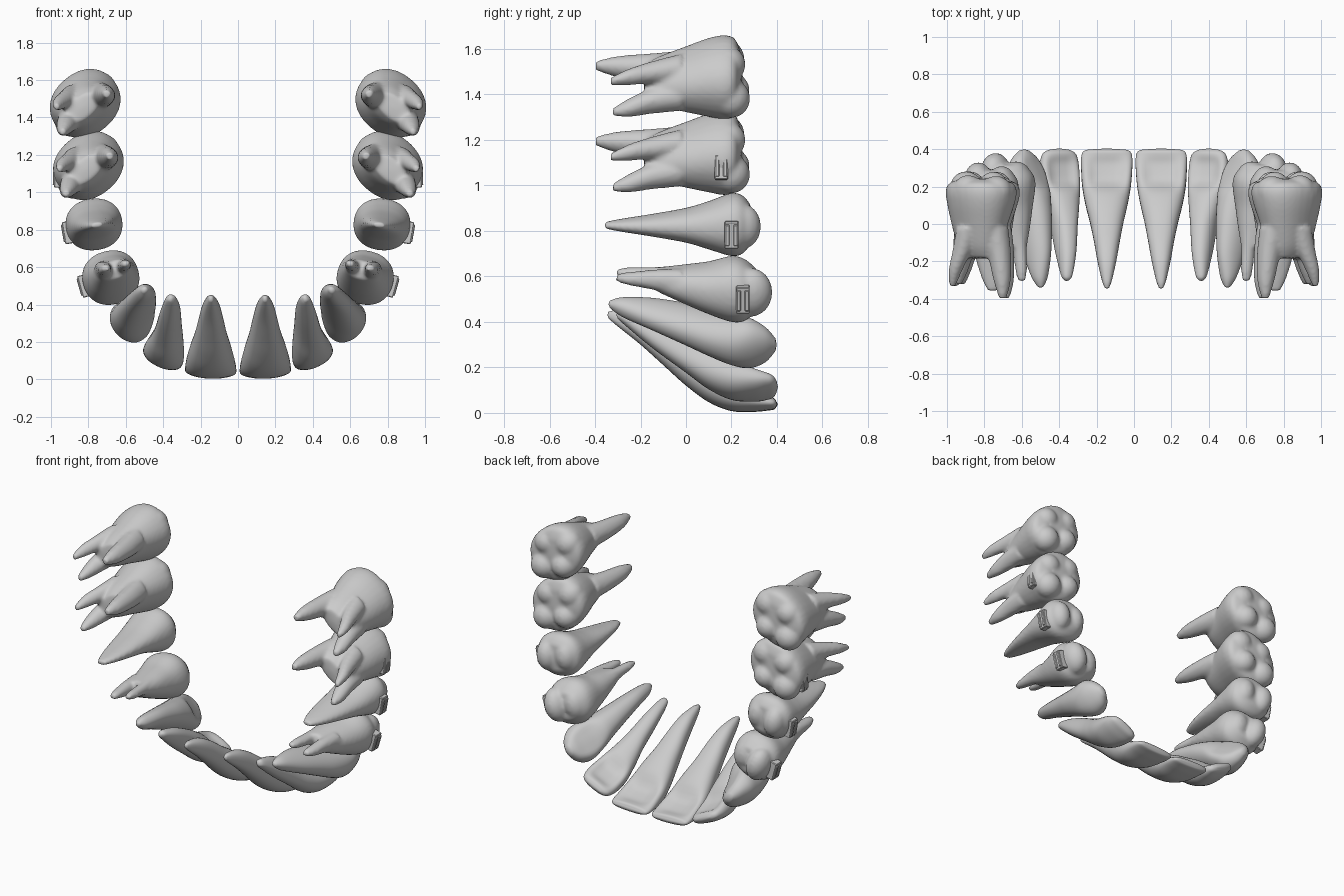
import bpy, bmesh, math
from mathutils import Vector, Matrix

SEG = 32


def catmull(pts, steps=5):
    """Smoothly interpolate a list of equal-length tuples."""
    out = []
    for i in range(len(pts) - 1):
        p0, p1, p2, p3 = pts[max(i - 1, 0)], pts[i], pts[i + 1], pts[min(i + 2, len(pts) - 1)]
        for k in range(steps):
            t = k / steps
            out.append([0.5 * (2 * b + (c - a) * t + (2 * a - 5 * b + 4 * c - d) * t * t
                               + (3 * b - a - 3 * c + d) * t ** 3)
                        for a, b, c, d in zip(p0, p1, p2, p3)])
    return out + [list(pts[-1])]


def loft(bm, stations, deg, power=2.2, dent=0.0):
    """Skin rings given as (y, x, z, half width along arch, half depth)."""
    ca, sa = math.cos(math.radians(deg)), math.sin(math.radians(deg))
    rings = []
    for y, x, z, ru, rv in catmull(stations):
        ru, rv = max(ru, 0.004), max(rv, 0.004)
        ring = []
        for i in range(SEG):
            t = 2 * math.pi * i / SEG
            c, s = math.cos(t), math.sin(t)
            u = ru * math.copysign(abs(c) ** (2 / power), c)
            v = rv * math.copysign(abs(s) ** (2 / power), s)
            if s > 0:  # hollow on the tongue side
                v *= 1 - dent * math.exp(-(c / 0.7) ** 4 - ((y - 0.28) / 0.085) ** 4)
            ring.append(bm.verts.new((x + u * ca - v * sa, y, z + u * sa + v * ca)))
        rings.append(ring)
    for a, b in zip(rings, rings[1:]):
        for i in range(SEG):
            j = (i + 1) % SEG
            bm.faces.new((a[i], a[j], b[j], b[i]))
    for ring, dy in ((rings[0], -0.006), (rings[-1], 0.006)):
        mid = sum((v.co for v in ring), Vector()) / SEG + Vector((0, dy, 0))
        tip = bm.verts.new(mid)
        for i in range(SEG):
            bm.faces.new((ring[i], ring[(i + 1) % SEG], tip))


def cusp(bm, pos, size, deg):
    m = (Matrix.Translation(pos) @ Matrix.Rotation(-math.radians(deg), 4, 'Y')
         @ Matrix.Diagonal((*size, 1)))
    bmesh.ops.create_uvsphere(bm, u_segments=24, v_segments=16, radius=1, matrix=m)


def finish(name, bm, fuse=False, smooth=True):
    bmesh.ops.recalc_face_normals(bm, faces=bm.faces[:])
    me = bpy.data.meshes.new(name)
    bm.to_mesh(me)
    bm.free()
    for p in me.polygons:
        p.use_smooth = smooth
    ob = bpy.data.objects.new(name, me)
    bpy.context.collection.objects.link(ob)
    if fuse:
        r = ob.modifiers.new("fuse", 'REMESH')
        r.mode, r.voxel_size, r.use_smooth_shade = 'VOXEL', 0.011, True
        s = ob.modifiers.new("soften", 'SMOOTH')
        s.factor, s.iterations = 0.5, 6
    m = ob.modifiers.new("other_side", 'MIRROR')
    m.use_mirror_merge = False
    return ob


def tooth(name, deg, body, roots=(), cusps=(), power=2.2, dent=0.0):
    bm = bmesh.new()
    loft(bm, body, deg, power, dent)
    for r in roots:
        loft(bm, r, deg)
    for pos, size in cusps:
        cusp(bm, pos, size, deg)
    finish(name, bm, fuse=bool(cusps))


def bracket(name, pos, deg):
    """Flat pad with two tie wings on the cheek side."""
    bm = bmesh.new()
    base = Matrix.Translation(pos) @ Matrix.Rotation(-math.radians(deg), 4, 'Y')
    for off, size in (((0, 0, 0.0), (0.12, 0.06, 0.05)),
                      ((0, 0.018, -0.022), (0.095, 0.02, 0.02)),
                      ((0, -0.018, -0.022), (0.095, 0.02, 0.02))):
        bmesh.ops.create_cube(bm, size=1, matrix=base @ Matrix.Translation(off)
                              @ Matrix.Diagonal((*size, 1)))
    bmesh.ops.bevel(bm, geom=bm.edges[:], offset=0.004, segments=1, affect='EDGES')
    finish(name, bm, smooth=False)


# Front teeth
tooth("central_incisor", 2, [
    (-.34, .145, .43, .012, .015), (-.3, .145, .415, .027, .035), (-.2, .145, .365, .05, .065),
    (-.1, .145, .295, .068, .085), (0, .146, .215, .088, .095), (.1, .147, .147, .112, .1),
    (.2, .147, .09, .13, .082), (.3, .146, .058, .137, .053), (.36, .146, .044, .136, .033),
    (.388, .146, .04, .125, .024), (.398, .146, .038, .1, .01)], power=2.4, dent=.7)
tooth("lateral_incisor", 25, [
    (-.3, .36, .43, .012, .015), (-.27, .36, .42, .03, .033), (-.15, .365, .355, .05, .07),
    (0, .375, .265, .067, .09), (.1, .385, .2, .088, .095), (.2, .395, .15, .108, .085),
    (.3, .4, .125, .113, .06), (.36, .4, .117, .103, .04), (.385, .4, .115, .085, .028),
    (.398, .4, .115, .055, .012)], power=2.3, dent=.6)
tooth("canine", 52, [
    (-.335, .5, .478, .014, .016), (-.28, .505, .465, .04, .045), (-.15, .52, .435, .057, .085),
    (0, .54, .39, .077, .11), (.1, .555, .357, .092, .12), (.2, .567, .325, .11, .115),
    (.28, .577, .308, .118, .09), (.35, .583, .3, .085, .055), (.393, .587, .3, .03, .022)],
    dent=.25)

# Premolars
tooth("first_premolar", 74, [
    (-.12, .66, .585, .05, .09), (0, .667, .565, .085, .115), (.1, .675, .55, .113, .135),
    (.2, .68, .545, .143, .152), (.26, .68, .54, .133, .143), (.315, .68, .54, .085, .1)],
    roots=[[(-.02, .715, .57, .065, .055), (-.14, .715, .585, .045, .042),
            (-.25, .712, .59, .028, .034), (-.31, .705, .595, .016, .02)],
           [(-.02, .62, .59, .06, .05), (-.14, .61, .605, .036, .037),
            (-.25, .603, .613, .026, .031), (-.31, .6, .618, .014, .018)]],
    cusps=[((.74, .285, .53), (.11, .095, .075)), ((.63, .26, .555), (.1, .075, .075))])
tooth("second_premolar", 82, [
    (-.355, .755, .825, .015, .03), (-.28, .757, .825, .028, .062), (-.15, .762, .825, .048, .095),
    (0, .768, .825, .075, .122), (.1, .77, .825, .105, .14), (.2, .77, .828, .138, .153),
    (.25, .77, .828, .127, .14), (.285, .77, .828, .085, .1)],
    cusps=[((.833, .248, .82), (.1, .082, .07)), ((.708, .235, .84), (.095, .075, .07))])


# Molars: skewed crown, three part-fused roots and four cusps
def molar(name, dx, dz):
    def sh(rows):
        return [(y, x + dx, z + dz, a, b) for y, x, z, a, b in rows]
    tooth(name, 50, sh([
        (-.18, .815, 1.12, .055, .1), (-.12, .812, 1.125, .09, .125), (0, .808, 1.135, .125, .16),
        (.1, .802, 1.143, .155, .185), (.17, .8, 1.143, .168, .196), (.215, .8, 1.143, .155, .178),
        (.24, .8, 1.143, .1, .12)]),
        roots=[sh([(-.02, .875, 1.065, .065, .07), (-.15, .895, 1.04, .055, .055),
                   (-.25, .912, 1.01, .038, .042), (-.325, .92, .99, .016, .016)]),
               sh([(-.02, .865, 1.18, .065, .065), (-.15, .905, 1.165, .046, .05),
                   (-.25, .938, 1.145, .036, .035), (-.335, .955, 1.125, .016, .016)]),
               sh([(-.02, .735, 1.18, .075, .08), (-.15, .705, 1.185, .062, .062),
                   (-.3, .688, 1.19, .046, .044), (-.4, .685, 1.195, .02, .018)])],
        cusps=[((x + dx, y, z + dz), (r, .082, r)) for x, y, z, r in
               ((.88, .2, 1.05, .085), (.87, .18, 1.2, .08), (.735, .198, 1.085, .08),
                (.72, .175, 1.225, .085))],
        power=2.2)


molar("first_molar", 0, 0)
molar("second_molar", .017, .332)

# Brackets
bracket("first_premolar_bracket", (.82, .25, .5), 74)
bracket("second_premolar_bracket", (.908, .2, .785), 80)
bracket("first_molar_bracket", (.957, .155, 1.085), 92)
